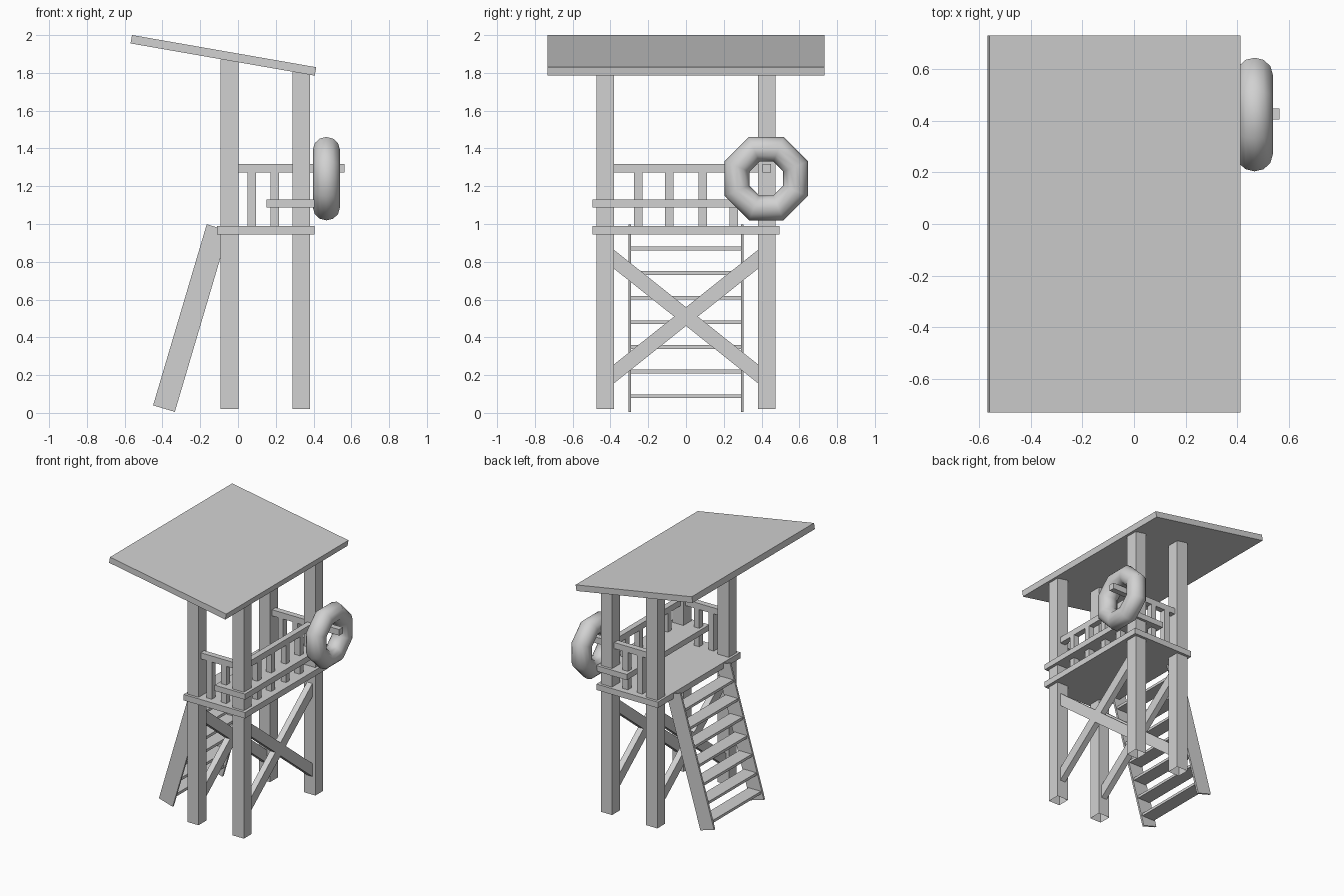
import bpy, bmesh, math
from mathutils import Matrix

if "Cube" in bpy.data.objects:
    bpy.data.objects.remove(bpy.data.objects["Cube"], do_unlink=True)

GREY = (0.64, 0.64, 0.64, 1)
grey = bpy.data.materials.new("plain grey")
grey.use_nodes = True
grey.diffuse_color = GREY
grey.node_tree.nodes["Principled BSDF"].inputs["Base Color"].default_value = GREY


def box(name, centre, size, rot=0.0, axis='Y', open_bottom=False):
    """Box with its own dimensions, turned about one axis and then placed."""
    bm = bmesh.new()
    bmesh.ops.create_cube(bm, size=1, matrix=Matrix.Diagonal((*size, 1)))
    if open_bottom:
        base = [f for f in bm.faces if f.normal.z < -0.5]
        bmesh.ops.delete(bm, geom=base, context='FACES_ONLY')
    mesh = bpy.data.meshes.new(name)
    bm.to_mesh(mesh)
    bm.free()
    mesh.materials.append(grey)
    obj = bpy.data.objects.new(name, mesh)
    obj.matrix_world = Matrix.Translation(centre) @ Matrix.Rotation(rot, 4, axis)
    bpy.context.collection.objects.link(obj)
    return obj


def span(name, x, y, z, **kw):
    """Upright box given by its ranges on each axis."""
    r = (x, y, z)
    return box(name, [(a + b) / 2 for a, b in r], [b - a for a, b in r], **kw)


BACK_X, FRONT_X, POST_Y, POST = -0.045, 0.335, 0.428, 0.094

# Posts and crossed braces
for x, top in ((BACK_X, 1.87), (FRONT_X, 1.815)):
    for s in (-1, 1):
        box("post", (x, s * POST_Y, (top + 0.02) / 2),
            (POST, POST, top - 0.02), open_bottom=True)
        box("cross_brace", (x, 0, 0.51), (0.045, 1.04, 0.078), s * 0.672, 'X')

# Roof, platform and seat
box("roof", (-0.0775, 0, 1.893), (0.99, 1.464, 0.045), 0.173)
span("platform", (-0.11, 0.405), (-0.495, 0.495), (0.945, 0.99))
span("seat", (0.15, 0.405), (-0.495, 0.495), (1.087, 1.13))

# Railings; the one on the ring side runs on as a peg
RAIL_Z, BAL_Z = (1.272, 1.318), (0.985, 1.275)
span("front_rail", (0.313, 0.357), (-0.39, 0.39), RAIL_Z)
for y in (-0.253, -0.088, 0.088, 0.253):
    span("front_baluster", (0.313, 0.357), (y - 0.022, y + 0.022), BAL_Z)
for s, end in ((-1, 0.3), (1, 0.565)):
    y = s * 0.427
    span("side_rail", (-0.01, end), (y - 0.022, y + 0.022), RAIL_Z)
    for x in (0.073, 0.195):
        span("side_baluster", (x - 0.022, x + 0.022), (y - 0.022, y + 0.022), BAL_Z)

# Leaning ladder
LEAN = 0.288
for s in (-1, 1):
    box("ladder_side", (-0.25, s * 0.298, 0.502), (0.12, 0.015, 1.0), LEAN)
for i in range(7):
    z = 0.088 + i * 0.1305
    x = -0.3925 + (z - 0.0225) * math.tan(LEAN)
    box("ladder_step", (x, 0, z), (0.105, 0.59, 0.02))

# Life ring hung on the peg
bpy.ops.mesh.primitive_torus_add(major_segments=8, minor_segments=12,
                                 major_radius=0.168, minor_radius=0.071)
ring = bpy.context.object
ring.name = "life_ring"
ring.data.transform(Matrix.Translation((0.468, 0.425, 1.24))
                    @ Matrix.Rotation(math.pi / 2, 4, 'Y')
                    @ Matrix.Rotation(math.pi / 8, 4, 'Z'))
ring.matrix_world = Matrix.Identity(4)
ring.data.materials.append(grey)
bpy.ops.object.shade_smooth()
